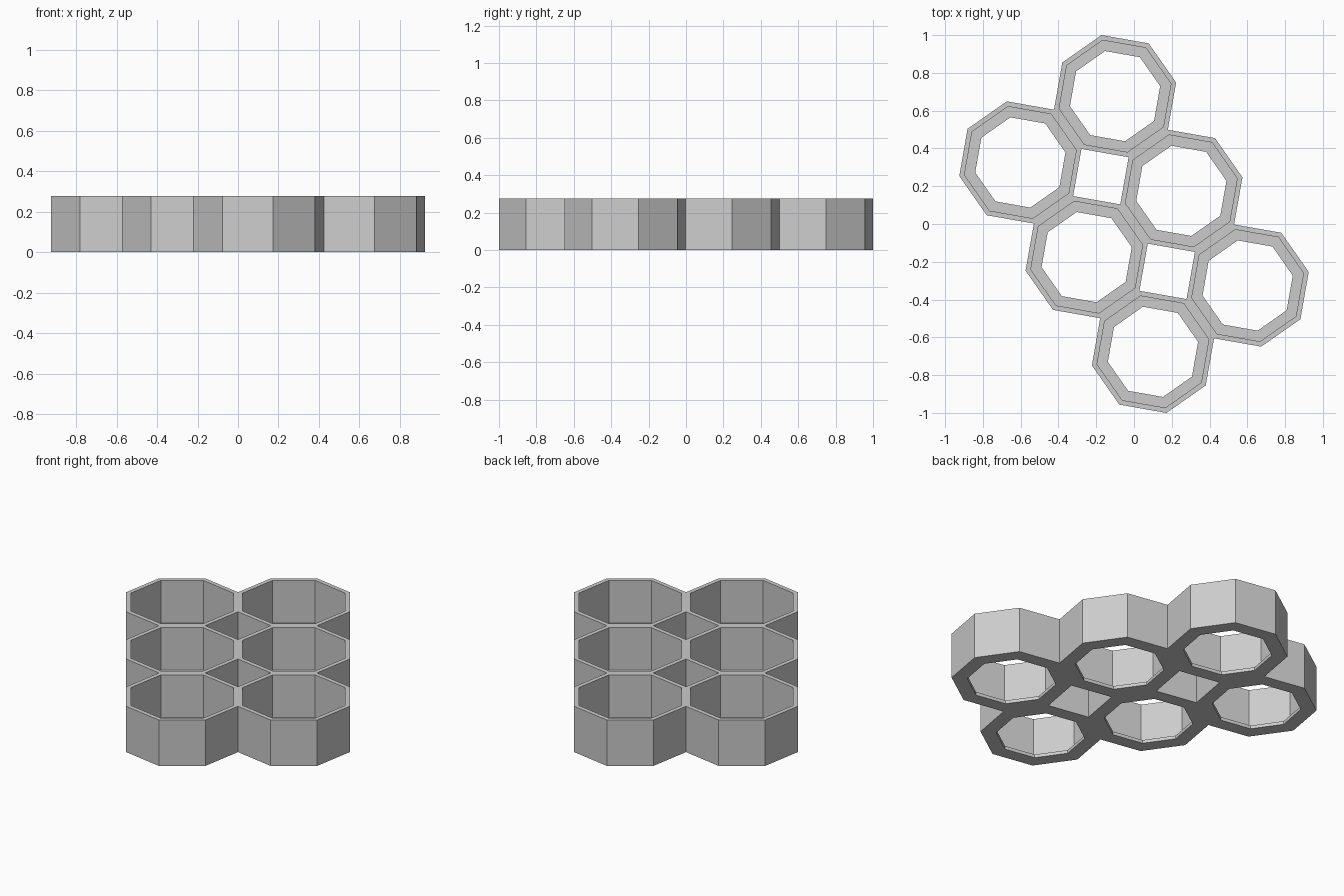
import bpy, bmesh, math
from mathutils import Vector, Matrix

cube = bpy.data.objects.get("Cube")
if cube:
    bpy.data.objects.remove(cube, do_unlink=True)

PITCH = 0.612            # distance between neighbouring cell centres
HEIGHT = 0.277
WALL = 0.026
LIP_WIDTH = 0.08         # measured from the outer face
LIP_THICK = 0.02
TURN = math.radians(-55)
SIDES = 8

grey = bpy.data.materials.new("light grey")
grey.use_nodes = True
colour = (0.6, 0.6, 0.6, 1)
grey.diffuse_color = colour
grey.node_tree.nodes["Principled BSDF"].inputs["Base Color"].default_value = colour


def cell_mesh():
    """Octagonal tube with a thin inward lip around the open bottom."""
    outer = PITCH / 2
    inner, hole = outer - WALL, outer - LIP_WIDTH
    profile = [(outer, 0), (outer, HEIGHT), (inner, HEIGHT),
               (inner, LIP_THICK), (hole, LIP_THICK), (hole, 0)]
    bm = bmesh.new()
    rings = []
    for apothem, z in profile:
        radius = apothem / math.cos(math.pi / SIDES)
        rings.append([bm.verts.new((radius * math.cos(a), radius * math.sin(a), z))
                      for a in (math.tau * (k + 0.5) / SIDES for k in range(SIDES))])
    for i, ring in enumerate(rings):
        following = rings[(i + 1) % len(rings)]
        for k in range(SIDES):
            n = (k + 1) % SIDES
            bm.faces.new((ring[k], ring[n], following[n], following[k]))
    bmesh.ops.recalc_face_normals(bm, faces=bm.faces[:])
    mesh = bpy.data.meshes.new("octagon_cell")
    bm.to_mesh(mesh)
    bm.free()
    mesh.materials.append(grey)
    return mesh


# Two rows of three cells, sharing one mesh, turned as a block
mesh = cell_mesh()
rotation = Matrix.Rotation(TURN, 4, 'Z')
for row, side in enumerate((-0.5, 0.5)):
    for column in range(3):
        cell = bpy.data.objects.new(f"cell_row{row + 1}_{column + 1}", mesh)
        cell.location = rotation @ Vector(((column - 1) * PITCH, side * PITCH, 0))
        cell.rotation_euler.z = TURN
        bpy.context.collection.objects.link(cell)
